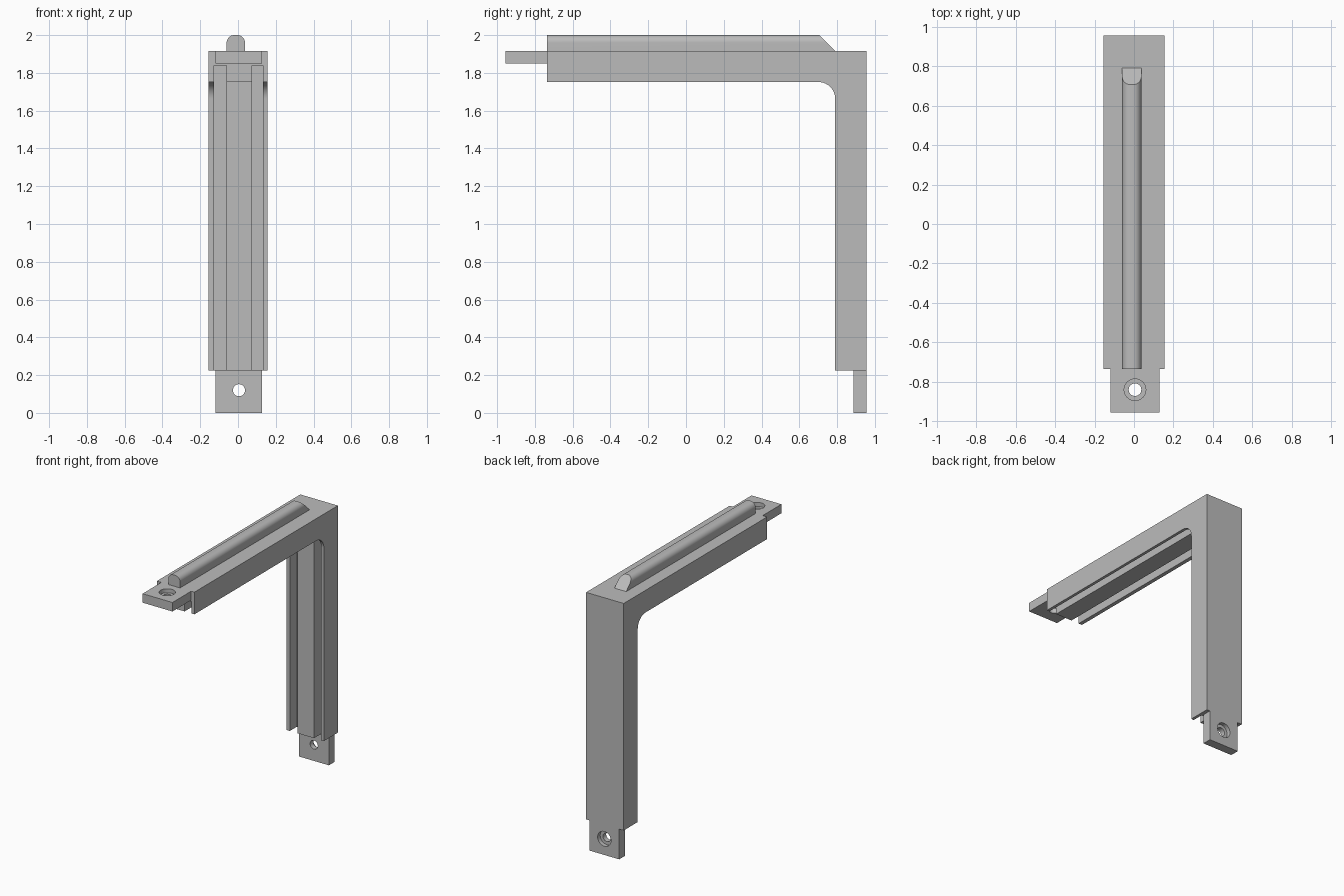
import bpy, bmesh, math
from mathutils import Matrix, Vector

if "Cube" in bpy.data.objects:
    bpy.data.objects.remove(bpy.data.objects["Cube"], do_unlink=True)

grey = bpy.data.materials.new("plain grey")
grey.use_nodes = True
COLOUR = (0.5, 0.5, 0.5, 1)
grey.diffuse_color = COLOUR
grey.node_tree.nodes["Principled BSDF"].inputs["Base Color"].default_value = COLOUR

# Main measurements
HALF, FRONT, BACK, INNER = 0.155, -0.735, 0.955, 0.79
TOP, UNDER, FOOT = 1.917, 1.752, 0.225
CHANNEL_Y, CHANNEL_Z = 0.873, 1.84


def prism(name, profile, axis, low, high):
    """Extrude a flat outline along x (points are y, z) or y (points are x, z)."""
    bm = bmesh.new()
    place = (lambda a, b: (low, a, b)) if axis == "x" else (lambda a, b: (a, low, b))
    face = bm.faces.new([bm.verts.new(place(a, b)) for a, b in profile])
    moved = bmesh.ops.extrude_face_region(bm, geom=[face])["geom"]
    step = Vector((high - low, 0, 0)) if axis == "x" else Vector((0, high - low, 0))
    bmesh.ops.translate(bm, vec=step, verts=[v for v in moved if isinstance(v, bmesh.types.BMVert)])
    bmesh.ops.recalc_face_normals(bm, faces=bm.faces)
    mesh = bpy.data.meshes.new(name)
    bm.to_mesh(mesh)
    bm.free()
    mesh.materials.append(grey)
    ob = bpy.data.objects.new(name, mesh)
    bpy.context.collection.objects.link(ob)
    return ob


def block(name, x, y, z):
    return prism(name, [(y[0], z[0]), (y[1], z[0]), (y[1], z[1]), (y[0], z[1])], "x", *x)


def drill(name, centre, radius, depth, along_y):
    bpy.ops.mesh.primitive_cylinder_add(vertices=32, radius=radius, depth=depth, location=centre,
                                        rotation=(math.pi / 2 if along_y else 0, 0, 0))
    bpy.context.object.name = name
    return bpy.context.object


def cut(ob, cutter):
    mod = ob.modifiers.new(cutter.name, "BOOLEAN")
    mod.operation, mod.solver, mod.object = "DIFFERENCE", "EXACT", cutter
    cutter.hide_render = True
    cutter.hide_set(True)


def smooth(ob):
    bpy.ops.object.select_all(action="DESELECT")
    ob.select_set(True)
    bpy.context.view_layer.objects.active = ob
    bpy.ops.object.shade_smooth_by_angle(angle=math.radians(30))


def apply_cuts(ob):
    """Bake the cuts into the mesh and remove the cutters."""
    cutters = [m.object for m in ob.modifiers]
    bpy.context.view_layer.update()
    result = ob.evaluated_get(bpy.context.evaluated_depsgraph_get())
    mesh = bpy.data.meshes.new_from_object(result)
    ob.modifiers.clear()
    ob.data = mesh
    ob.data.materials.clear()
    ob.data.materials.append(grey)
    for cutter in cutters:
        bpy.data.objects.remove(cutter, do_unlink=True)
    smooth(ob)


def arc(cx, cz, r, start, end, steps=10):
    angles = [math.radians(start + (end - start) * i / steps) for i in range(steps + 1)]
    return [(cx + r * math.cos(a), cz + r * math.sin(a)) for a in angles]


# L-shaped bracket with a rounded inner corner, hollowed along its inside
R = 0.09
outline = [(FRONT, TOP), (BACK, TOP), (BACK, FOOT), (INNER, FOOT)]
outline += arc(INNER - R, UNDER - R, R, 0, 90) + [(FRONT, UNDER)]
bracket = prism("bracket", outline, "x", -HALF, HALF)
cut(bracket, block("channel_cutter", (-0.126, 0.133), (-1, CHANNEL_Y), (0, CHANNEL_Z)))
apply_cuts(bracket)

# Square-cornered rib running down the middle of the channel
rib = [(FRONT, CHANNEL_Z), (CHANNEL_Y, CHANNEL_Z), (CHANNEL_Y, FOOT),
       (INNER, FOOT), (INNER, UNDER), (FRONT, UNDER)]
prism("centre_rib", rib, "x", -0.062, 0.074)

# Mounting tabs with counterbored screw holes
TAB = (-0.118, 0.128)
for name, y, z, centre, seat in (
        ("arm_tab", (-0.955, FRONT), (1.85, TOP), Vector((0.005, -0.84, 1.88)), Vector((0, 0, 0.037))),
        ("leg_tab", (0.887, BACK), (0, FOOT), Vector((0.005, 0.92, 0.12)), Vector((0, 0.035, 0)))):
    tab = block(name, TAB, y, z)
    along_y = name == "leg_tab"
    cut(tab, drill("hole_cutter", centre, 0.032, 0.3, along_y))
    cut(tab, drill("seat_cutter", centre + seat, 0.055, 0.06, along_y))
    apply_cuts(tab)

# Rounded rail on top, its back end cut to a slope
LEFT, RIGHT, CREST, C = -0.06, 0.037, 2.0, 0.04
section = [(LEFT, TOP), (RIGHT, TOP)]
section += arc(RIGHT - C, CREST - C, C, 0, 90) + arc(LEFT + C, CREST - C, C, 90, 180)
rail = prism("top_rail", section, "y", FRONT, INNER)
for v in rail.data.vertices:
    if v.co.y > 0:
        v.co.y = INNER - (v.co.z - TOP)
smooth(rail)
